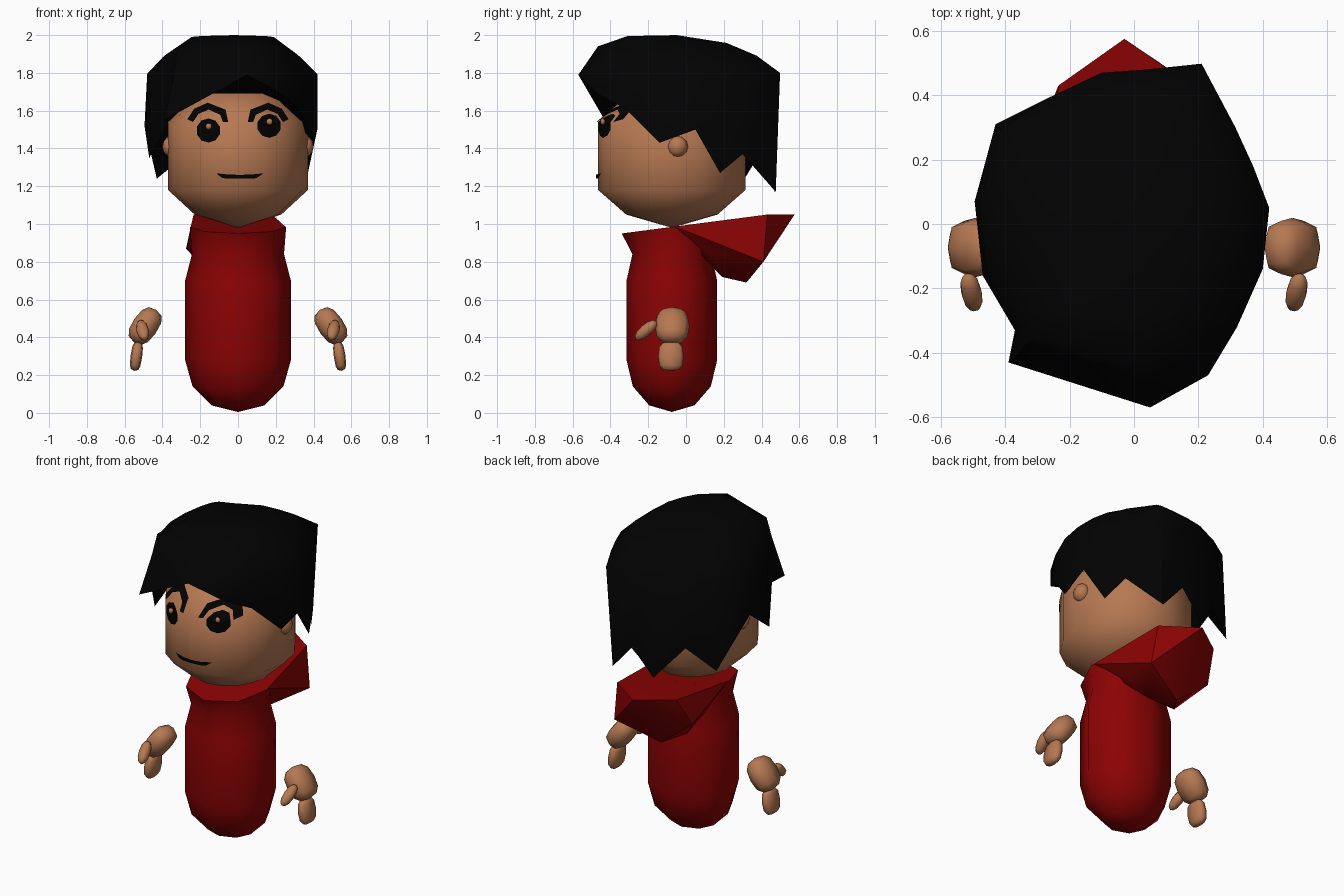
import bpy, bmesh, math
from mathutils import Vector, Matrix

if "Cube" in bpy.data.objects:
    bpy.data.objects.remove(bpy.data.objects["Cube"])

def material(name, rgb):
    m = bpy.data.materials.new(name)
    m.diffuse_color = (*rgb, 1)
    m.use_nodes = True
    m.node_tree.nodes["Principled BSDF"].inputs["Base Color"].default_value = m.diffuse_color
    return m

RED = material("red_cloth", (0.26, 0.0008, 0.001))
SKIN = material("skin", (0.47, 0.19, 0.085))
BLACK = material("black", (0.0006, 0.0006, 0.0006))

def finish(bm, name, mat, angle=None):
    """Turn a bmesh into an object; smooth below the given angle."""
    bmesh.ops.recalc_face_normals(bm, faces=bm.faces)
    me = bpy.data.meshes.new(name)
    bm.to_mesh(me)
    bm.free()
    me.materials.append(mat)
    if angle:
        me.polygons.foreach_set("use_smooth", [True] * len(me.polygons))
        me.set_sharp_from_angle(angle=math.radians(angle))
    ob = bpy.data.objects.new(name, me)
    bpy.context.collection.objects.link(ob)
    return ob

def loft(bm, rings, closed=True):
    """Bridge equal-length rings of points with quads."""
    vs = [[bm.verts.new(p) for p in r] for r in rings]
    n = len(vs[0])
    for a, b in zip(vs, vs[1:]):
        for i in range(n if closed else n - 1):
            j = (i + 1) % n
            bm.faces.new((a[i], a[j], b[j], b[i]))
    return vs

def cap(bm, ring, point):
    c = bm.verts.new(point)
    for i in range(len(ring)):
        bm.faces.new((ring[i], ring[(i + 1) % len(ring)], c))

def oval(rx, ry, cy, sides, height):
    """Ring of points; height is a number or a function of y."""
    pts = []
    for i in range(sides):
        a = 2 * math.pi * i / sides
        y = cy + ry * math.sin(a)
        pts.append((rx * math.cos(a), y, height(y) if callable(height) else height))
    return pts

def lathe(name, mat, rings, bottom, top):
    bm = bmesh.new()
    vs = loft(bm, rings)
    cap(bm, vs[0], bottom)
    cap(bm, vs[-1], top)
    return finish(bm, name, mat, 65)

def hull(name, mat, pts, angle):
    bm = bmesh.new()
    for p in pts:
        bm.verts.new(p)
    res = bmesh.ops.convex_hull(bm, input=bm.verts)
    junk = [v for v in set(res["geom_interior"] + res["geom_unused"]) if isinstance(v, bmesh.types.BMVert)]
    bmesh.ops.delete(bm, geom=junk, context="VERTS")
    return finish(bm, name, mat, angle)

def ellipsoid(name, mat, loc, radii, rot=None, boxy=1.0):
    """Low-poly sphere; boxy below 1 squares it off."""
    bm = bmesh.new()
    bmesh.ops.create_uvsphere(bm, u_segments=8, v_segments=6, radius=1)
    for v in bm.verts:
        v.co = [math.copysign(abs(c) ** boxy, c) if abs(c) > 1e-4 else 0 for c in v.co]
    m = Matrix.Translation(loc) @ (rot or Matrix()) @ Matrix.Diagonal((*radii, 1))
    bm.transform(m)
    return finish(bm, name, mat, 65)

def slope(y):
    """Tilted plane of the collar and hood opening."""
    return 0.95 + 0.13 * (y + 0.34)

# Body with its flared collar lip, and head
BODY = [(0.5, 0.04), (0.86, 0.14), (1, 0.28), (1, 0.7), (0.87, 0.84)]
lathe("body", RED,
      [oval(0.28 * f, 0.24 * f, -0.075, 8, z) for f, z in BODY]
      + [oval(0.255, 0.265, -0.075, 8, slope)],
      (0, -0.075, 0.005), (0, -0.075, slope(-0.075)))
HEAD = [(0.62, 1.05), (1, 1.18), (1, 1.54), (0.62, 1.68)]
lathe("head", SKIN, [oval(0.37 * f, 0.39 * f, -0.075, 16, z) for f, z in HEAD],
      (0, -0.075, 0.98), (0, -0.075, 1.73))

# Hood hanging down the back
hull("hood", RED, [
    (0.18, 0.43, 1.05), (-0.03, 0.575, 1.05), (-0.235, 0.43, 1.05),
    (0.25, -0.06, slope(-0.06)), (-0.25, -0.06, slope(-0.06)),
    (0.215, 0.41, 0.80), (-0.05, 0.32, 0.69), (-0.14, 0.19, 0.72), (0.06, 0.19, 0.725),
    (-0.275, 0.33, 0.87), (0.17, 0.14, 0.84), (-0.22, 0.13, 0.85)], 35)

# Hair: outline points with the height of each jagged tip
locks = [(0.05, -0.57, 1.79), (0.23, -0.47, 1.69), (0.32, -0.32, 1.61), (0.40, -0.14, 1.43),
         (0.42, 0.05, 1.50), (0.37, 0.18, 1.27), (0.315, 0.30, 1.37), (0.18, 0.475, 1.17),
         (0.04, 0.48, 1.33), (-0.10, 0.47, 1.17), (-0.27, 0.39, 1.37), (-0.43, 0.31, 1.24),
         (-0.495, 0.07, 1.52), (-0.47, -0.16, 1.35), (-0.37, -0.33, 1.54), (-0.39, -0.43, 1.55)]
cx, cy = -0.02, -0.05

def hair_ring(scale, height):
    pts = []
    for x, y, z in locks:
        px, py = cx + (x - cx) * scale, cy + (y - cy) * scale
        pts.append((px, py, height(py)))
    return pts

# Widest ring: left side leans in, back right corner leans out
crown = hair_ring(1.0, lambda y: 1.795)
crown[7] = (0.21, 0.498, 1.80)
for i, s in ((11, 0.96), (12, 0.97), (13, 0.97), (14, 0.97), (15, 0.86)):
    x, y, z = crown[i]
    crown[i] = (cx + (x - cx) * s, cy + (y - cy) * s, z)

bm = bmesh.new()
rings = loft(bm, [hair_ring(0.6, lambda y: 1.69), locks, crown,
                  hair_ring(0.8, lambda y: min(1.95, 1.88 - (0.13 if y < 0 else -0.03) * y)),
                  hair_ring(0.5, lambda y: min(1.995, 1.98 - 0.1 * y))])
cap(bm, rings[0], (cx, cy, 1.69))
cap(bm, rings[-1], (cx, cy, 2.0))
bmesh.ops.remove_doubles(bm, verts=bm.verts, dist=0.012)
finish(bm, "hair", BLACK, 60)

# Face details follow the front of the head
def on_face(x, z, off=0.012):
    f = 1.0
    if z > 1.54:
        f = 1 - 0.38 * (z - 1.54) / 0.14
    return Vector((x, -0.075 - 0.39 * math.sqrt(max(0, f * f - (x / 0.37) ** 2)) - off, z))

def strip(name, top, bottom):
    bm = bmesh.new()
    loft(bm, [[on_face(*p) for p in top], [on_face(*p) for p in bottom]], closed=False)
    bmesh.ops.solidify(bm, geom=bm.faces[:], thickness=0.009)
    finish(bm, name, BLACK)

def eye(name, x, z):
    bm = bmesh.new()
    ring = [bm.verts.new(on_face(x + 0.064 * math.cos(t), z + 0.064 * math.sin(t), 0.015))
            for t in [math.pi * (i + 0.5) / 5 for i in range(10)]]
    cap(bm, ring, on_face(x, z, 0.022))
    bmesh.ops.solidify(bm, geom=bm.faces[:], thickness=0.009)
    finish(bm, name, BLACK)
    ellipsoid(name + "_glint", SKIN, on_face(x + 0.002, z + 0.022, 0.02), (0.017, 0.012, 0.017))

eye("left_eye", -0.157, 1.495)
eye("right_eye", 0.165, 1.52)
brow_top = [(0.268, 1.555), (0.232, 1.61), (0.16, 1.642), (0.066, 1.605), (0.052, 1.54)]
brow_low = [(0.238, 1.54), (0.21, 1.583), (0.155, 1.606), (0.094, 1.578), (0.08, 1.54)]
for side, s in (("left", -1), ("right", 1)):
    strip(side + "_eyebrow", [(s * x, z) for x, z in brow_top], [(s * x, z) for x, z in brow_low])
strip("mouth", [(-0.115, 1.268), (-0.05, 1.262), (0.01, 1.26), (0.07, 1.262), (0.135, 1.268)],
      [(-0.085, 1.245), (-0.06, 1.24), (0.01, 1.24), (0.08, 1.24), (0.1, 1.245)])

# Ears and floating hands on both sides
for side, s in (("left", -1), ("right", 1)):
    ellipsoid(side + "_ear", SKIN, (s * 0.355, -0.045, 1.41), (0.045, 0.056, 0.056))
    ellipsoid(side + "_palm", SKIN, (s * 0.492, -0.073, 0.46), (0.068, 0.092, 0.104),
              Matrix.Rotation(-s * math.radians(35), 4, "Y"), 0.75)
    ellipsoid(side + "_fingers", SKIN, (s * 0.538, -0.08, 0.3), (0.031, 0.068, 0.078),
              Matrix.Rotation(-s * math.radians(8), 4, "Y"), 0.65)
    ellipsoid(side + "_thumb", SKIN, (s * 0.505, -0.212, 0.437), (0.033, 0.032, 0.073),
              Matrix.Rotation(s * math.radians(14), 4, "Y") @ Matrix.Rotation(math.radians(-48), 4, "X"), 0.9)
